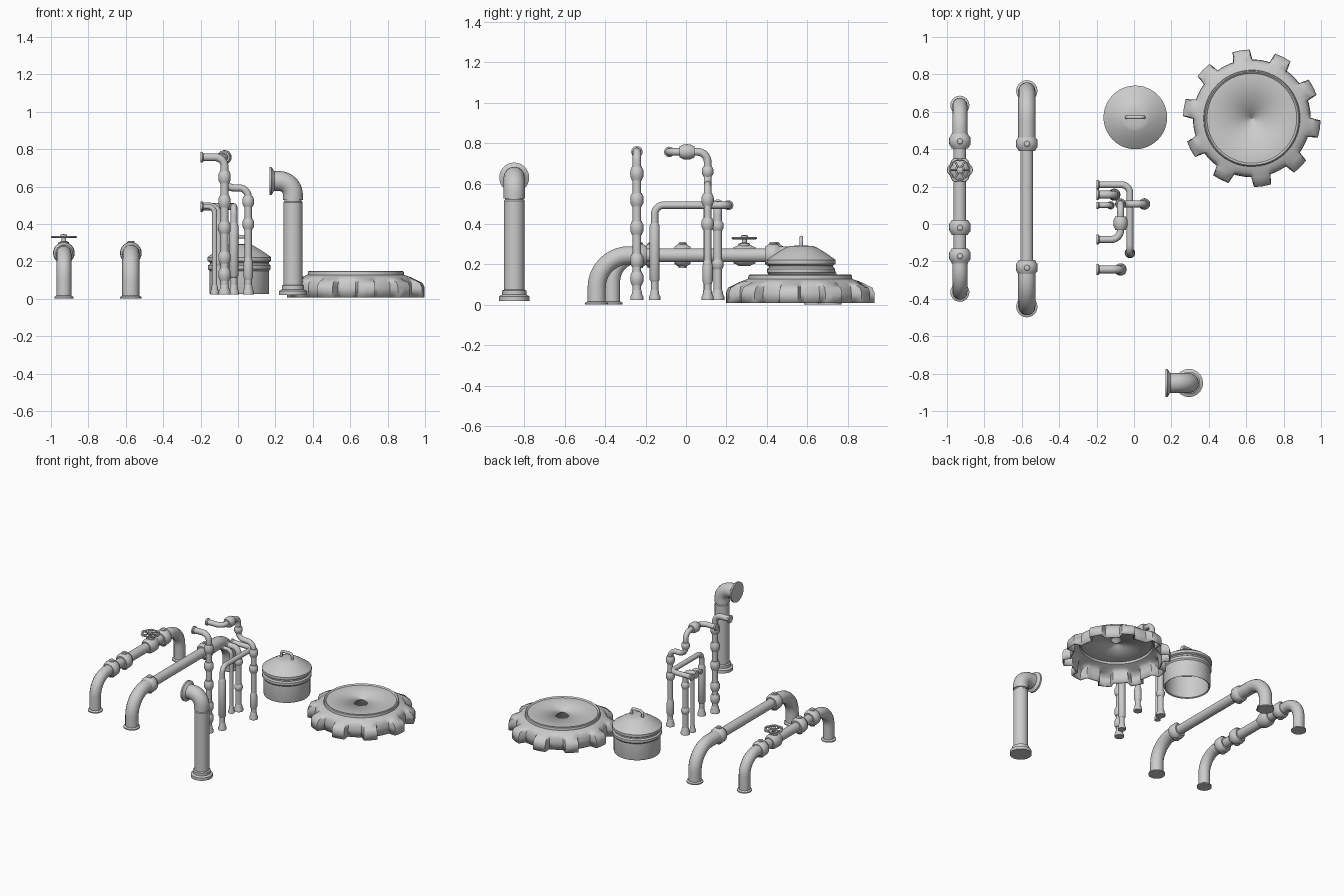
import bpy, bmesh
from math import sin, cos, pi, radians
from mathutils import Vector

if "Cube" in bpy.data.objects:
    bpy.data.objects.remove(bpy.data.objects["Cube"])

AXES = {'x': Vector((1, 0, 0)), 'y': Vector((0, 1, 0)), 'z': Vector((0, 0, 1))}


def finish(name, bm, angle=35):
    bmesh.ops.remove_doubles(bm, verts=bm.verts, dist=1e-5)
    bmesh.ops.recalc_face_normals(bm, faces=bm.faces)
    me = bpy.data.meshes.new(name)
    bm.to_mesh(me)
    bm.free()
    ob = bpy.data.objects.new(name, me)
    bpy.context.collection.objects.link(ob)
    smooth(ob, angle)
    return ob


def smooth(ob, angle=35):
    bpy.ops.object.select_all(action='DESELECT')
    ob.select_set(True)
    bpy.context.view_layer.objects.active = ob
    bpy.ops.object.shade_smooth_by_angle(angle=radians(angle))


def rings(bm, loops):
    """Bridge successive vertex loops with quads."""
    vs = [[bm.verts.new(p) for p in loop] for loop in loops]
    for a, b in zip(vs, vs[1:]):
        n = len(a)
        for i in range(n):
            bm.faces.new((a[i], a[(i + 1) % n], b[(i + 1) % n], b[i]))


def lathe(name, profile, loc, axis='z', seg=32):
    """Revolve (radius, height) points around an axis through loc."""
    bm = bmesh.new()
    d = AXES[axis]
    rot = AXES['z'].rotation_difference(d)
    loops = []
    for r, h in profile:
        r = max(r, 2e-4)
        loops.append([Vector(loc) + rot @ Vector((r * cos(2 * pi * i / seg), r * sin(2 * pi * i / seg), h))
                      for i in range(seg)])
    rings(bm, loops)
    return finish(name, bm)


def pipe(name, pts, radius, bend=0.05, res=4, cyclic=False):
    """Tube along a path with rounded corners."""
    pts = [Vector(p) for p in pts]
    path = [pts[0]]
    for p, q, s in zip(pts, pts[1:], pts[2:]):
        u, v = (p - q).normalized(), (s - q).normalized()
        c = q + (u + v) * bend
        for i in range(11):
            t = i / 10 * pi / 2
            path.append(c - v * bend * cos(t) - u * bend * sin(t))
    path.append(pts[-1])
    cu = bpy.data.curves.new(name, 'CURVE')
    cu.dimensions = '3D'
    cu.bevel_depth, cu.bevel_resolution, cu.use_fill_caps = radius, res, True
    sp = cu.splines.new('POLY')
    sp.points.add(len(path) - 1)
    for pt, co in zip(sp.points, path):
        pt.co = (*co, 1)
    ob = bpy.data.objects.new(name, cu)
    bpy.context.collection.objects.link(ob)
    bpy.ops.object.select_all(action='DESELECT')
    ob.select_set(True)
    bpy.context.view_layer.objects.active = ob
    bpy.ops.object.convert(target='MESH')
    smooth(bpy.context.view_layer.objects.active, 50)


def collar(name, loc, axis, r, half):
    """Rounded coupling."""
    lathe(name, [(0, -half), (r * .75, -half), (r * .8, -half * .8), (r * .97, -half * .5), (r, 0),
                 (r * .97, half * .5), (r * .8, half * .8), (r * .75, half), (0, half)], loc, axis, 24)


def foot(name, x, y, z, r, h):
    lathe(name, [(0, 0), (r, 0), (r, h * .5), (r * .75, h), (0, h)], (x, y, z), 'z', 24)


# Two large floor pipes
def floor_pipe(name, x, y0, y1, r, thin, bend, joints):
    z = .245
    for tag, y, j in (("front", y0, joints[0]), ("back", y1, joints[-1])):
        pipe(f"{name}_{tag}_elbow", [(x, y, .004), (x, y, z), (x, j, z)], r, bend, 5)
        foot(f"{name}_{tag}_foot", x, y, .002, r + .011, .016)
    lathe(f"{name}_middle", [(thin, 0), (thin, joints[-1] - joints[0])], (x, joints[0], z), 'y')
    for j in joints:
        collar(f"{name}_coupling", (x, j, z), 'y', .058, .04)
        lathe(f"{name}_coupling_bolt", [(0, -.062), (.02, -.062), (.02, .059), (.014, .065), (0, .065)],
              (x, j, z), 'z', 16)


floor_pipe("valve_pipe", -.931, -.365, .635, .04, .034, .13, [-.17, -.018, .443])
floor_pipe("plain_pipe", -.573, -.442, .712, .046, .034, .16, [-.232, .43])

# Valve body, stem and hand wheel
vx, vy = -.931, .289
collar("valve_body", (vx, vy, .245), 'y', .054, .055)
lathe("valve_stem", [(0, .28), (.028, .28), (.028, .303), (.012, .308), (.012, .332), (.017, .334), (.017, .343), (0, .346)],
      (vx, vy, 0), 'z', 16)
bm = bmesh.new()
loops = []
for k in range(9):
    a = 2 * pi * k / 8
    loops.append([(vx + (.058 + .004 * cos(6 * t) + .008 * cos(a)) * cos(t),
                   vy + (.058 + .004 * cos(6 * t) + .008 * cos(a)) * sin(t), .33 + .006 * sin(a))
                  for t in (2 * pi * i / 48 for i in range(48))])
rings(bm, loops)
finish("valve_wheel_rim", bm)
for k in range(6):
    a = k * pi / 3
    pipe("valve_wheel_spoke", [(vx, vy, .33), (vx + .058 * cos(a), vy + .058 * sin(a), .33)], .005, res=2)

# Tall free-standing pipe with elbow and flanges
tx, ty, tz = .294, -.85, .63
lathe("tall_pipe_shaft", [(0, .02), (.075, .02), (.075, .042), (.06, .05), (.06, .07), (.051, .075), (.051, .515),
                          (.046, .52), (.046, .53)], (tx, ty, 0))
pipe("tall_pipe_elbow", [(tx, ty, .527), (tx, ty, tz), (.19, ty, tz)], .053, .075, 6)
lathe("tall_pipe_mouth", [(0, 0), (.074, 0), (.074, .012), (.056, .022), (.05, .03)], (.168, ty, tz), 'x')

# Thin wall pipes: path, radius, lower sleeve, couplings along the riser
W = -.2
thin = {
    "left_riser": ([(-.072, -.243, .03), (-.072, -.243, .757), (W, -.243, .757)], .021, .05),
    "cross_riser": ([(-.022, -.155, .03), (-.022, -.155, .493), (-.022, .21, .493), (W, .21, .493)], .018, .045),
    "stepped_riser": ([(.055, .107, .03), (.055, .107, .593), (-.072, .107, .593), (-.072, .107, .757),
                       (-.072, -.083, .757), (W, -.083, .757)], .019, .05),
    "back_riser": ([(-.105, .157, .03), (-.105, .157, .493), (W, .157, .493)], .021, .045),
    "small_riser": ([(-.125, .1, .03), (-.125, .1, .493), (W, .1, .493)], .014, .035),
}
for name, (pts, r, bend) in thin.items():
    pipe(name, pts, r, bend)
    x, y, _ = pts[0]
    lathe(f"{name}_foot", [(0, 0), (r * 1.55, 0), (r * 1.55, .016), (r * 1.2, .03), (r * 1.2, .04), (r, .05)],
          (x, y, .024), 'z', 20)
    _, ey, ez = pts[-1]
    lathe(f"{name}_wall_flange", [(0, 0), (r * 1.35, 0), (r * 1.35, .01), (r, .016)], (W, ey, ez), 'x', 20)
for z in (.65, .52, .38, .22, .13):
    collar("left_riser_coupling", (-.072, -.243, z), 'z', .033, .034)
for z in (.52, .40):
    collar("stepped_riser_coupling", (.055, .107, z), 'z', .031, .03)
lathe("stepped_riser_sleeve", [(.019, .1), (.026, .12), (.026, .19), (.019, .22)], (.055, .107, 0), 'z', 20)
collar("stepped_riser_upper_coupling", (-.072, .107, .66), 'z', .029, .025)
collar("stepped_riser_top_coupling", (-.072, .005, .757), 'y', .038, .036)
lathe("cross_riser_sleeve", [(.018, .115), (.025, .125), (.025, .39), (.018, .405)], (-.022, -.155, 0), 'z', 20)
for z in (.39, .2):
    collar("back_riser_coupling", (-.105, .157, z), 'z', .029, .025)

# Lidded pot, open underneath
px, py = .007, .57
lathe("pot_body", [(.148, .2), (.148, .03), (.157, .025), (.16, .035), (.16, .15), (.168, .16), (.168, .178),
                   (.158, .186), (.158, .2), (.148, .2)], (px, py, 0), seg=48)
lathe("pot_lid", [(0, .195), (.158, .195), (.17, .203), (.17, .222), (.16, .23), (.12, .258), (.075, .285),
                  (.06, .29), (.03, .293), (0, .293)], (px, py, 0), seg=48)
pipe("pot_lid_handle", [(px - .045, py, .285), (px - .045, py, .332), (px + .045, py, .332), (px + .045, py, .285)],
     .01, .022, 3)

# Toothed cap: hollow shell with ten teeth around the skirt
gx, gy, N = .63, .565, 10


def cap_loop(r, z, tooth):
    out = []
    for k in range(N):
        c = radians(-9 + 36 * k)
        for da, w in ((-18, 0), (-13, 0), (-9.5, 0), (-7.2, 1), (0, 1), (7.2, 1), (9.5, 0), (13, 0)):
            a = c + radians(da)
            rr = r + tooth * w
            out.append((gx + rr * cos(a), gy + rr * sin(a), z))
    return out


bm = bmesh.new()
rings(bm, [cap_loop(*p) for p in ((.315, .008, .053), (.315, .06, .053), (.312, .085, .045), (.305, .102, .018),
                                  (.295, .115, 0), (.27, .124, 0), (.258, .128, 0), (.256, .145, 0),
                                  (.25, .15, 0), (.244, .146, 0), (.24, .142, 0), (.0005, .146, 0))])
cap = finish("toothed_cap", bm, 40)
mod = cap.modifiers.new("thickness", 'SOLIDIFY')
mod.thickness, mod.offset = .008, -1
